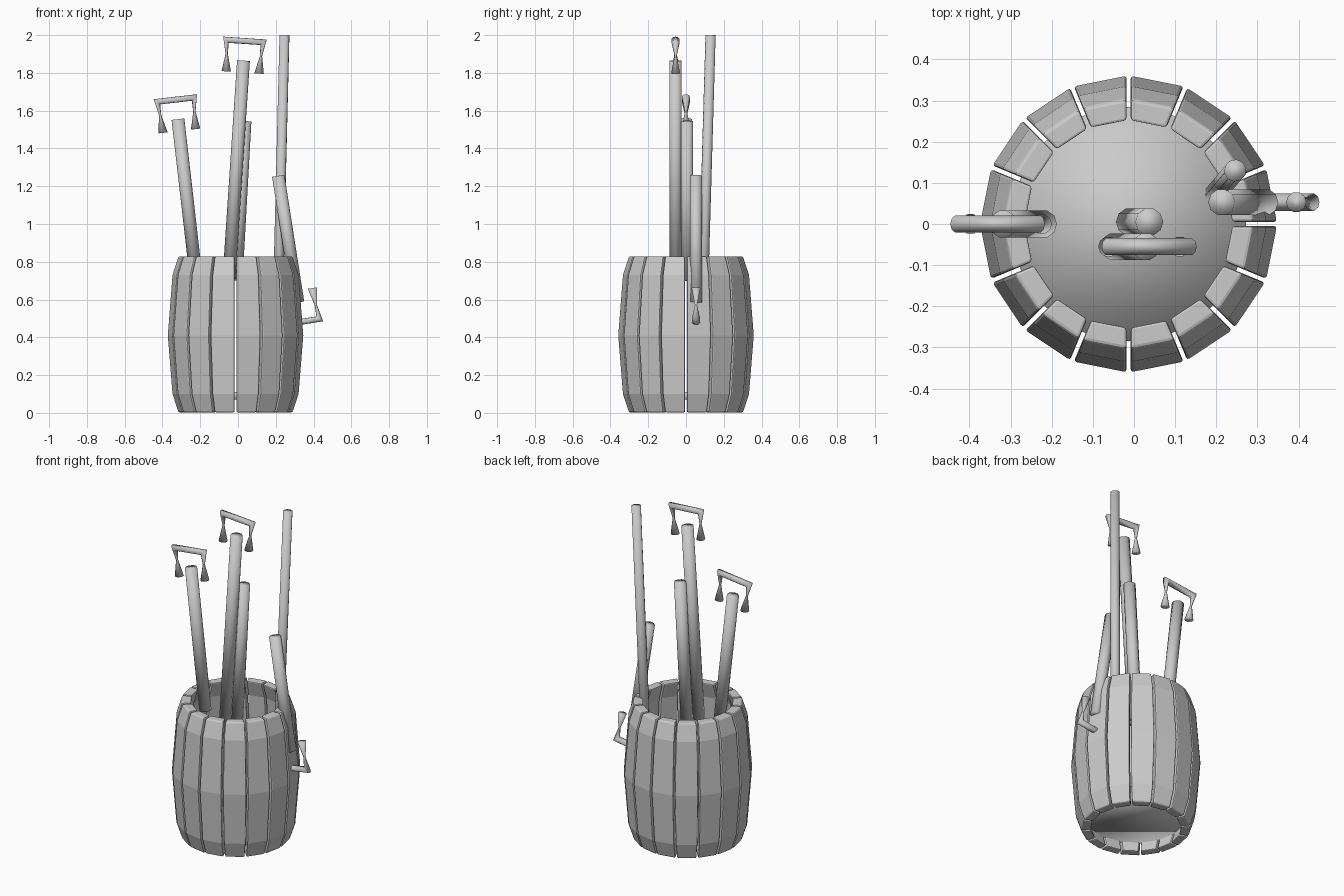
import bpy, bmesh, math
from mathutils import Vector, Matrix

cube = bpy.data.objects.get("Cube")
if cube:
    bpy.data.objects.remove(cube, do_unlink=True)

grey = bpy.data.materials.new("plain_grey")
grey.use_nodes = True
colour = (0.6, 0.6, 0.6, 1)
grey.diffuse_color = colour
grey.node_tree.nodes["Principled BSDF"].inputs["Base Color"].default_value = colour

CENTRE = Vector((-0.013, 0, 0))


def finish(bm, name, smooth):
    bmesh.ops.recalc_face_normals(bm, faces=bm.faces)
    for f in bm.faces:
        f.smooth = smooth
    mesh = bpy.data.meshes.new(name)
    bm.to_mesh(mesh)
    bm.free()
    mesh.materials.append(grey)
    ob = bpy.data.objects.new(name, mesh)
    bpy.context.collection.objects.link(ob)
    return ob


def loft(bm, loops):
    """Skin a list of equal point loops and cap both ends."""
    rings = [[bm.verts.new(p) for p in loop] for loop in loops]
    n = len(rings[0])
    for a, b in zip(rings, rings[1:]):
        for i in range(n):
            j = (i + 1) % n
            bm.faces.new((a[i], a[j], b[j], b[i]))
    bm.faces.new(rings[0])
    bm.faces.new(rings[-1])


def rod_mesh(bm, start, end, radius, sides=10):
    axis = end - start
    turn = axis.to_track_quat('Z', 'Y').to_matrix().to_4x4()
    bmesh.ops.create_cone(bm, cap_ends=True, segments=sides, radius1=radius,
                          radius2=radius, depth=axis.length,
                          matrix=Matrix.Translation((start + end) / 2) @ turn)


# Barrel staves: radius and height of the bulging outer profile
STAVES = 16
PROFILE = [(0.304, 0.003), (0.336, 0.1), (0.361, 0.41), (0.336, 0.73), (0.304, 0.828)]
GAP, THICK = 0.005, 0.053
half = math.pi / STAVES
for k in range(STAVES):
    bm = bmesh.new()
    loops = []
    for r, z in PROFILE:
        outer, inner = r * math.cos(half), (r - THICK) * math.cos(half)
        wo, wi = outer * math.tan(half) - GAP, inner * math.tan(half) - GAP
        loops.append([Vector(p) for p in
                      ((outer, -wo, z), (outer, wo, z), (inner, wi, z), (inner, -wi, z))])
    loft(bm, loops)
    turn = Matrix.Translation(CENTRE) @ Matrix.Rotation(half * (2 * k + 1), 4, 'Z')
    bm.transform(turn)
    stave = finish(bm, f"barrel_stave_{k + 1}", False)
    bevel = stave.modifiers.new("rounded_edges", 'BEVEL')
    bevel.width = 0.007
    bevel.segments = 2
    bevel.limit_method = 'ANGLE'
    bevel.angle_limit = math.radians(40)

# Barrel floor
bm = bmesh.new()
rod_mesh(bm, CENTRE + Vector((0, 0, 0.07)), CENTRE + Vector((0, 0, 0.11)), 0.285, 32)
finish(bm, "barrel_floor", True)


# Handle bracket: rings along the path, as (across, along, ring angle, radius)
HALF_HANDLE = [(0.087, -0.063, 0, 0.025), (0.091, 0.03, 0, 0.006), (0.1, 0.104, 45, 0.022)]


def handle_mesh(bm, sides=10):
    path = [(-x, z, 180 - a, r) for x, z, a, r in HALF_HANDLE] + HALF_HANDLE[::-1]
    loops = []
    for x, z, angle, r in path:
        a = math.radians(angle)
        # the ring runs from the inside of the bend to the outside
        across = Vector((math.cos(a), 0, math.sin(a))) * r
        if x > 0:
            across = -across
        # keep the ring order continuous along the whole tube
        side = Vector((0, r, 0))
        if x < 0:
            across = -across
        loops.append([Vector((x, 0, z)) + across * math.cos(t) + side * math.sin(t)
                      for t in (2 * math.pi * i / sides for i in range(sides))])
    loft(bm, loops)


def tool(name, tip, foot, radius, with_handle):
    tip, foot = Vector(tip), Vector(foot)
    bm = bmesh.new()
    rod_mesh(bm, foot, tip, radius)
    finish(bm, name + "_rod", True)
    if with_handle:
        bm = bmesh.new()
        handle_mesh(bm)
        axis = tip - foot
        lean = math.atan2(axis.x, axis.z)
        bm.transform(Matrix.Translation(tip) @ Matrix.Rotation(lean, 4, 'Y'))
        finish(bm, name + "_handle", True)


# Rods standing in the barrel, handle end first
tool("left", (-0.318, 0, 1.555), (-0.221, 0, 0.71), 0.034, True)
tool("tall", (0.029, -0.055, 1.865), (-0.048, -0.055, 0.71), 0.034, True)
tool("middle", (0.037, 0.005, 1.545), (-0.01, 0.005, 0.7), 0.034, False)
tool("long", (0.246, 0.13, 2.0), (0.199, 0.075, 0.11), 0.027, False)
tool("upturned", (0.318, 0.053, 0.585), (0.213, 0.053, 1.255), 0.033, True)
